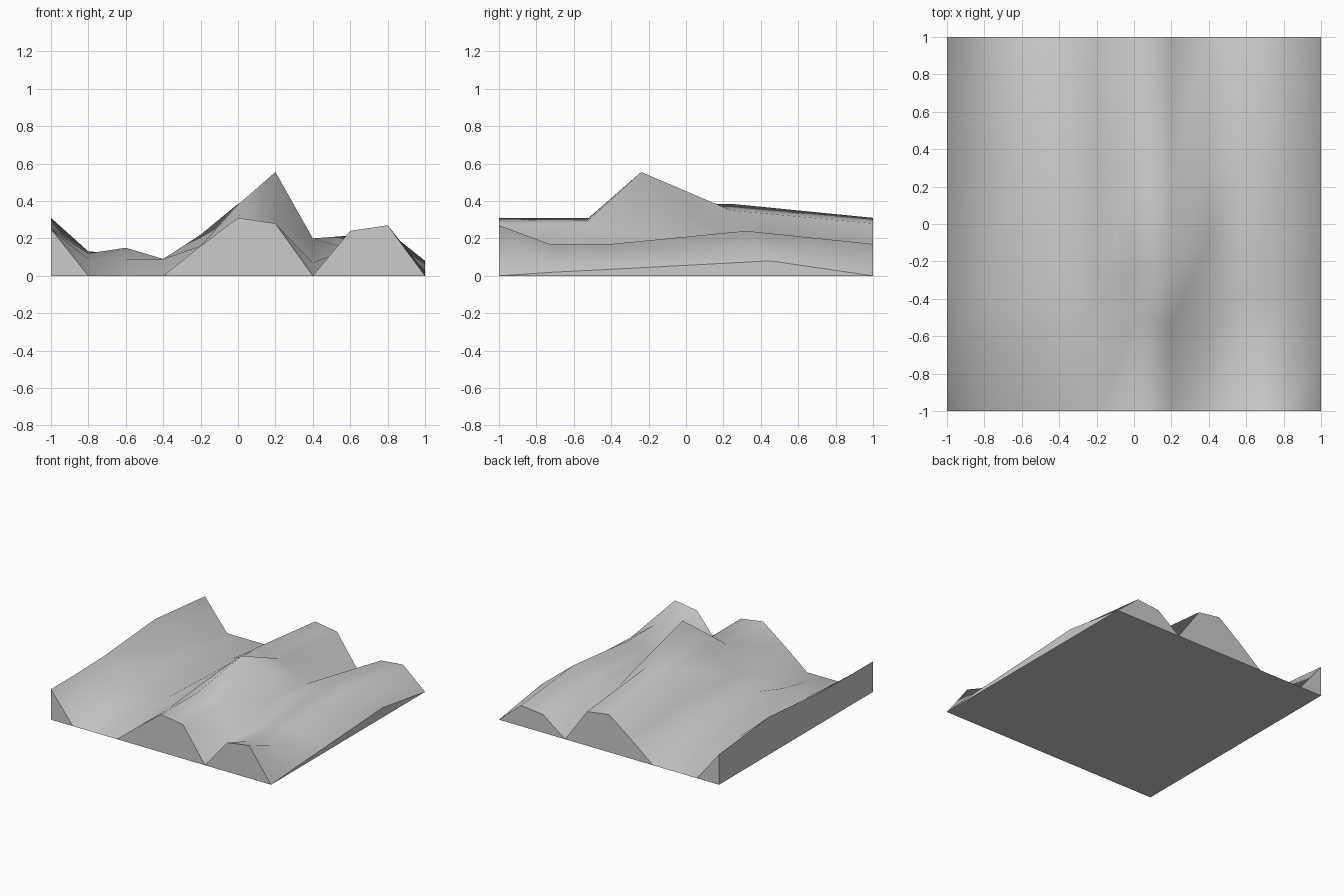
import bpy
import bmesh

# Remove the default cube only
default = bpy.data.objects.get("Cube")
if default:
    bpy.data.objects.remove(default, do_unlink=True)

# One stone grey for the whole block
stone = bpy.data.materials.new("stone_grey")
stone.use_nodes = True
grey = (0.6, 0.6, 0.6, 1)
stone.diffuse_color = grey
stone.node_tree.nodes["Principled BSDF"].inputs["Base Color"].default_value = grey

# Height along the front and back rims, from -x to +x
front_rim = [.25, 0, 0, 0, .16, .31, .28, 0, .24, .27, 0]
back_rim = [.25, 0, 0, 0, .16, .31, .28, 0, .15, .17, 0]

# Three inner contour rows: one (y, height) pair per column
near_row = [(-.7, .25), (-.67, .09), (-.7, .09), (-.7, .09), (-.6, .16), (-.52, .31),
            (-.54, .28), (-.6, .07), (-.74, .15), (-.73, .17), (-.7, .02)]
middle_row = [(-.3, .26), (-.4, .12), (-.4, .15), (-.35, .09), (-.4, .16), (-.24, .38),
              (-.24, .555), (-.1, .2), (-.37, .14), (-.4, .17), (-.3, .04)]
far_row = [(.35, .31), (.45, .13), (.3, .12), (.5, .09), (.35, .22), (.24, .385),
           (.24, .35), (.3, .17), (.35, .215), (.32, .24), (.45, .08)]

rows = [[(-1, h) for h in front_rim], near_row, middle_row, far_row,
        [(1, h) for h in back_rim]]
columns = len(front_rim)


def column_x(i):
    return -1 + 2 * i / (columns - 1)


bm = bmesh.new()

# Rolling top surface, smooth shaded
grid = [[bm.verts.new((column_x(i), y, h)) for i, (y, h) in enumerate(row)]
        for row in rows]
for lower, upper in zip(grid, grid[1:]):
    for i in range(columns - 1):
        face = bm.faces.new((lower[i], lower[i + 1], upper[i + 1], upper[i]))
        face.smooth = True

# Rim loop running counter-clockwise seen from above
rim = (grid[0] + [row[-1] for row in grid[1:-1]]
       + grid[-1][::-1] + [row[0] for row in grid[-2:0:-1]])


def floor_vertex(v):
    """Give the point under a rim vertex, reusing it when already on the floor."""
    if v.co.z < 1e-5:
        return v
    return bm.verts.new((v.co.x, v.co.y, 0))


# Vertical flat walls, collapsing to triangles where the rim meets the floor
floor = [floor_vertex(v) for v in rim]
count = len(rim)
for i in range(count):
    j = (i + 1) % count
    corners = []
    for v in (floor[i], floor[j], rim[j], rim[i]):
        if v not in corners:
            corners.append(v)
    if len(corners) > 2:
        bm.faces.new(corners)

# Flat underside
bm.faces.new(floor[::-1])

# Keep the rim crisp between smooth top and flat walls
for edge in bm.edges:
    if len({face.smooth for face in edge.link_faces}) > 1:
        edge.smooth = False

mesh = bpy.data.meshes.new("terrain_block")
bm.to_mesh(mesh)
bm.free()
mesh.materials.append(stone)
terrain = bpy.data.objects.new("terrain_block", mesh)
bpy.context.collection.objects.link(terrain)
